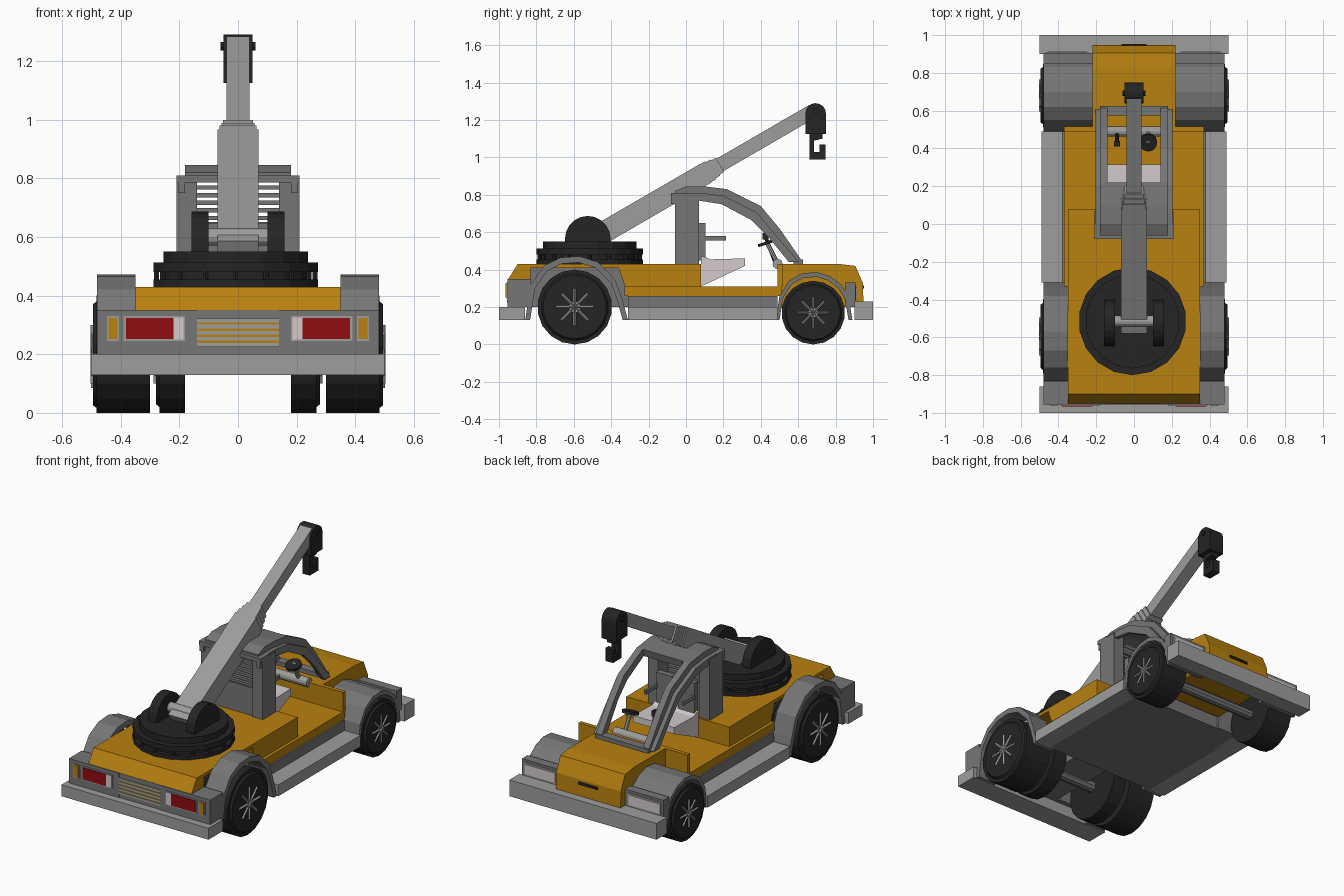
import bpy, bmesh, math
from mathutils import Matrix, Vector

if "Cube" in bpy.data.objects:
    bpy.data.objects.remove(bpy.data.objects["Cube"])


def material(name, r, g, b):
    m = bpy.data.materials.new(name)
    m.use_nodes = True
    m.diffuse_color = (r, g, b, 1)
    m.node_tree.nodes["Principled BSDF"].inputs["Base Color"].default_value = (r, g, b, 1)
    return m


ORANGE = material("body orange", .48, .22, .005)
LIGHT = material("light grey", .34, .34, .33)
GREY = material("mid grey", .18, .18, .18)
BLACK = material("rubber black", .018, .018, .018)
WHITE = material("seat white", .66, .6, .6)
RED = material("lamp red", .28, .004, .005)


def finish(name, bm, mat):
    bmesh.ops.recalc_face_normals(bm, faces=bm.faces)
    me = bpy.data.meshes.new(name)
    bm.to_mesh(me)
    bm.free()
    me.materials.append(mat)
    ob = bpy.data.objects.new(name, me)
    bpy.context.collection.objects.link(ob)
    return ob


def prism(name, pts, x0, x1, mat):
    """Extrude a (y, z) outline along x."""
    bm = bmesh.new()
    f = bm.faces.new([bm.verts.new((x0, y, z)) for y, z in pts])
    ext = bmesh.ops.extrude_face_region(bm, geom=[f])["geom"]
    verts = [v for v in ext if isinstance(v, bmesh.types.BMVert)]
    bmesh.ops.translate(bm, verts=verts, vec=(x1 - x0, 0, 0))
    return finish(name, bm, mat)


def box(name, x0, x1, y0, y1, z0, z1, mat):
    return prism(name, [(y0, z0), (y1, z0), (y1, z1), (y0, z1)], x0, x1, mat)


def rod(name, a, b, r, mat, sides=16, r2=None):
    """Cylinder or cone between two points."""
    a, b = Vector(a), Vector(b)
    bm = bmesh.new()
    rot = (b - a).to_track_quat("Z", "Y").to_matrix().to_4x4()
    bmesh.ops.create_cone(bm, cap_ends=True, segments=sides, radius1=r,
                          radius2=r if r2 is None else r2, depth=(b - a).length,
                          matrix=Matrix.Translation((a + b) / 2) @ rot)
    return finish(name, bm, mat)


def pair(make, name, *args):
    """Build a part with x limits on both sides."""
    x0, x1 = args[-1]
    for side, s in (("left", 1), ("right", -1)):
        make(f"{side}_{name}", s, x0, x1, *args[:-1])


def pair_box(name, x0, x1, *rest):
    pair(lambda n, s, a, b: box(n, s * a, s * b, *rest), name, (x0, x1))


def pair_prism(name, pts, x0, x1, mat):
    pair(lambda n, s, a, b: prism(n, pts, s * a, s * b, mat), name, (x0, x1))


# Body: rear deck, floor, cowl and hood
prism("rear_deck", [(-.95, .2), (-.95, .35), (-.9, .43), (.08, .43), (.08, .26), (-.31, .26),
                    (-.36, .41), (-.83, .41), (-.84, .2)], -.35, .35, ORANGE)
box("cab_floor", -.37, .37, -.33, .51, .26, .31, ORANGE)
box("cowl", -.37, .37, .49, .515, .31, .43, ORANGE)
prism("hood", [(.5, .2), (.5, .43), (.82, .43), (.905, .42), (.945, .33), (.95, .2)], -.22, .22, ORANGE)
box("hood_slot", -.065, .065, .94, .953, .3, .315, BLACK)
box("floor_pan", -.38, .38, -.31, .49, .13, .26, GREY)
pair_box("running_board", .36, .49, -.31, .49, .13, .2, LIGHT)
box("chassis_beam", -.12, .12, -.86, -.3, .2, .41, GREY)

# Wheel arches
rear_arch = [(-.86, .13), (-.83, .32), (-.76, .42), (-.67, .465), (-.57, .472), (-.47, .44),
             (-.38, .35), (-.34, .24), (-.31, .13)]
front_arch = [(.48, .13), (.5, .26), (.55, .34), (.62, .38), (.7, .387), (.77, .365),
              (.83, .32), (.87, .25), (.89, .13)]
for name, arch, cy, cz, x0 in (("rear_fender", rear_arch, -.595, .13, .35),
                               ("front_fender", front_arch, .68, .13, .22)):
    inner = [(cy + (y - cy) * .9, cz + (z - cz) * .9) for y, z in reversed(arch)]
    pair_prism(name, arch + inner, x0, .48, GREY)

# Front end
box("front_bumper", -.5, .5, .9, 1, .13, .23, LIGHT)
pair_box("headlight_housing", .22, .48, .85, .905, .2, .33, GREY)
pair_box("headlight_frame", .24, .465, .9, .91, .235, .315, LIGHT)
pair_box("headlight", .25, .455, .9, .914, .245, .305, WHITE)

# Tail end
box("rear_bumper", -.5, .5, -1, -.86, .13, .2, LIGHT)
pair_box("tail_panel", .14, .48, -.955, -.83, .2, .35, GREY)
box("tail_centre", -.14, .14, -.952, -.84, .2, .35, GREY)
for i in range(5):
    z = .225 + i * .021
    box(f"tail_slat_{i}", -.14, .14, -.958, -.94, z, z + .013, LIGHT)
    if i:
        box(f"tail_stripe_{i}", -.14, .14, -.954, -.94, z - .008, z, ORANGE)
pair_box("tail_lamp_frame", .18, .39, -.96, -.95, .245, .33, LIGHT)
pair_box("reverse_lamp", .185, .22, -.964, -.95, .25, .325, WHITE)
pair_box("tail_lamp", .22, .382, -.965, -.95, .252, .323, RED)
pair_box("indicator_frame", .405, .447, -.96, -.95, .245, .33, LIGHT)
pair_box("indicator", .411, .441, -.964, -.95, .252, .323, ORANGE)


# Wheels
def wheel(name, s, x0, x1, y, r):
    rod(name + "_tyre", (s * x0, y, r), (s * (x1 - .012), y, r), r, BLACK, 18)
    rod(name + "_sidewall", (s * (x1 - .02), y, r), (s * x1, y, r), r * .93, BLACK, 18, r * .85)
    rod(name + "_hub", (s * (x1 - .02), y, r), (s * (x1 + .004), y, r), r * .15, LIGHT, 10)
    for i in range(8):
        a = i * math.pi / 4
        end = (s * x1, y + r * .5 * math.cos(a), r + r * .5 * math.sin(a))
        rod(f"{name}_spoke_{i}", (s * x1, y, r), end, r * .04, LIGHT, 4)


pair(wheel, "rear_wheel", -.595, .2, (.3, .495))
pair(wheel, "inner_rear_wheel", -.595, .2, (.18, .28))
pair(wheel, "front_wheel", .68, .17, (.31, .495))
rod("rear_axle", (-.4, -.595, .2), (.4, -.595, .2), .035, GREY, 10)
rod("front_axle", (-.4, .68, .17), (.4, .68, .17), .03, GREY, 10)

# Cab frame: posts, louvred back, curved roof rails
top = [(-.06, .82), (0, .845), (.1, .845), (.22, .83), (.4, .74), (.5, .62), (.625, .44)]
under = [(.57, .44), (.46, .61), (.37, .7), (.21, .785), (.08, .805), (-.06, .785)]
pair_prism("roof_rail", top + under, .14, .18, GREY)
pair_prism("outer_roof_rail", [(y - .02, z - .035 if z > .5 else z) for y, z in top + under],
           .18, .205, GREY)
prism("roof", top[:4] + under[3:], -.14, .14, GREY)
pair_box("cab_post", .14, .21, -.06, .07, .31, .8, GREY)
box("cab_back_lower", -.14, .14, -.05, -.01, .42, .6, GREY)
box("roof_edge", -.21, .21, -.08, .0, .785, .81, GREY)
box("windscreen_sill", -.18, .18, .575, .625, .425, .455, GREY)
for i in range(7):
    z = .605 + i * .026
    box(f"back_louvre_{i}", -.14, .14, -.05, -.02, z, z + .015, GREY)

# Seat and controls
prism("seat", [(.08, .31), (.08, .475), (.13, .455), (.315, .46), (.315, .42)], -.14, .14, WHITE)
pair_box("seat_back", .02, .13, .07, .105, .45, .65, GREY)
pair_box("armrest", .12, .135, .1, .215, .555, .58, GREY)
rod("dash_tube", (-.14, .49, .43), (.14, .49, .43), .027, LIGHT, 12)
rod("steering_column", (.075, .49, .43), (.075, .43, .55), .012, LIGHT, 8)
rod("steering_wheel", (.075, .434, .535), (.075, .429, .55), .048, BLACK, 12)
rod("control_lever", (-.09, .48, .43), (-.09, .42, .59), .01, BLACK, 8)
box("lever_grip", -.105, -.075, .41, .44, .56, .595, BLACK)

# Turntable
for i, (z0, z1, r) in enumerate(((.425, .455, .285), (.455, .48, .26), (.48, .512, .285), (.51, .55, .25))):
    rod(f"turntable_ring_{i}", (-.008, -.515, z0), (-.008, -.515, z1), r, BLACK, 18)
for i in range(16):
    a = i * math.pi / 8
    x, y = -.008 + .27 * math.cos(a), -.515 + .27 * math.sin(a)
    rod(f"turntable_bolt_{i}", (x, y, .45), (x, y, .485), .01, BLACK, 6)
ear = [(-.525 + .122 * math.cos(i * math.pi / 10), .565 + .122 * math.sin(i * math.pi / 10)) for i in range(11)]
pair_prism("boom_bracket", [(-.403, .54)] + ear + [(-.647, .54)], .1, .158, BLACK)
rod("boom_pivot", (-.11, -.515, .6), (.11, -.515, .6), .03, LIGHT, 12)


# Telescopic boom
def boom(name, y0, y1, half, depth, mat):
    ang = math.atan(.58)
    dy, dz = -math.sin(ang) * depth, math.cos(ang) * depth
    a, b = [(y, .6225 + .58 * (y + .4)) for y in (y0, y1)]
    prism(name, [(a[0] - dy, a[1] - dz), (b[0] - dy, b[1] - dz),
                 (b[0] + dy, b[1] + dz), (a[0] + dy, a[1] + dz)], -half, half, mat)


boom("main_boom", -.55, .105, .07, .058, LIGHT)
for i in range(3):
    boom(f"boom_collar_{i}", .1 + i * .025, .132 + i * .025, .063 - i * .006, .056 - i * .006, LIGHT)
boom("inner_boom", .1, .68, .04, .038, LIGHT)

# Boom head and hook
cap = [(.693 + .055 * math.cos(i * math.pi / 8), 1.235 + .055 * math.sin(i * math.pi / 8)) for i in range(9)]
prism("boom_head", [(.748, 1.125)] + cap + [(.638, 1.125)], -.05, .05, BLACK)
rod("head_pin", (-.06, .693, 1.25), (.06, .693, 1.25), .015, BLACK, 10)
prism("hook", [(.66, 1.13), (.66, .99), (.745, .99), (.745, 1.07), (.715, 1.07), (.715, 1.03),
               (.685, 1.03), (.685, 1.09), (.73, 1.1), (.73, 1.13)], -.025, .025, BLACK)
